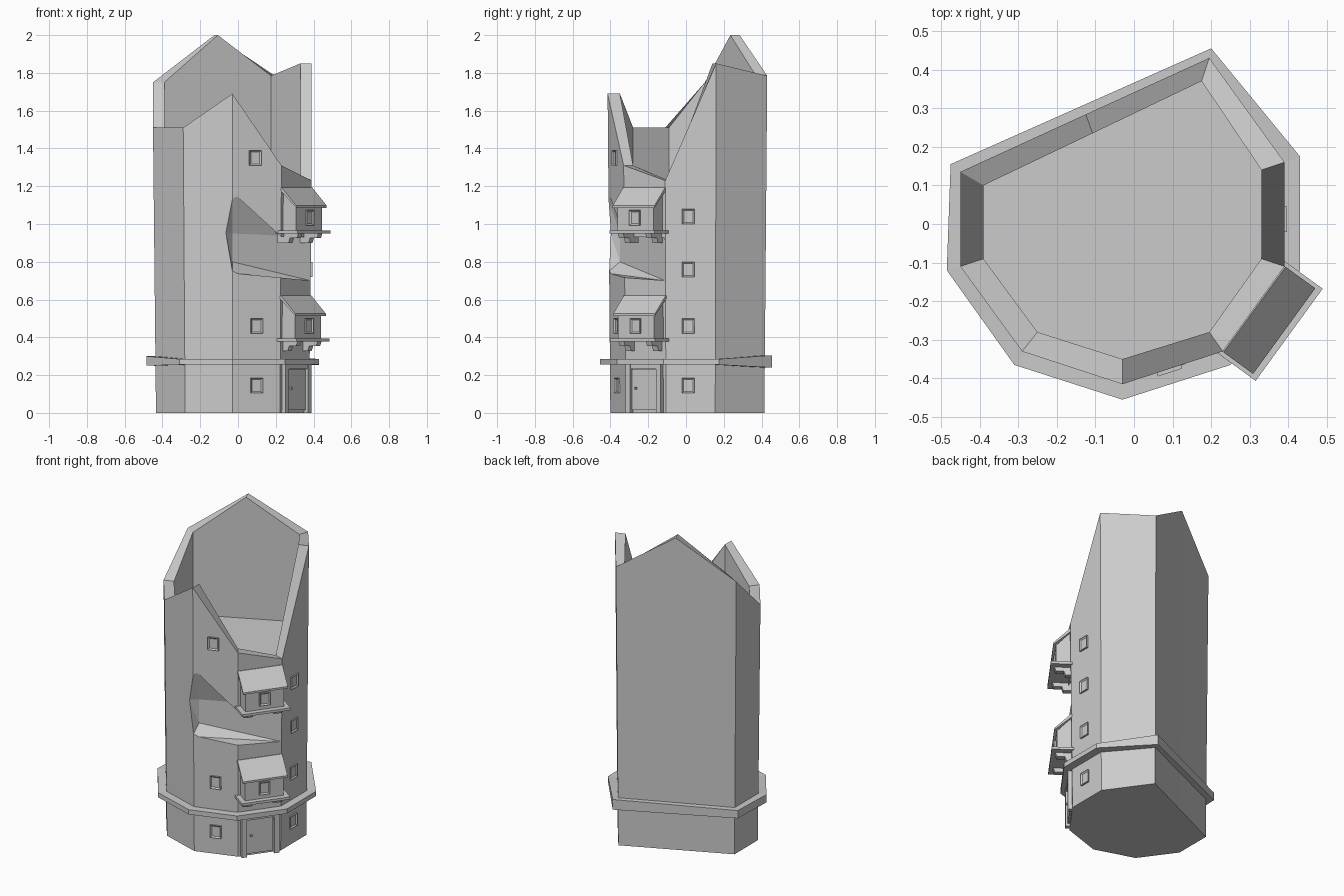
import bpy, bmesh
from mathutils import Vector

cube = bpy.data.objects.get("Cube")
if cube:
    bpy.data.objects.remove(cube)

stone = bpy.data.materials.new("grey stone")
stone.use_nodes = True
GREY = (0.6, 0.6, 0.6, 1)
stone.diffuse_color = GREY
stone.node_tree.nodes["Principled BSDF"].inputs["Base Color"].default_value = GREY


def finish(name, bm):
    bmesh.ops.recalc_face_normals(bm, faces=bm.faces)
    mesh = bpy.data.meshes.new(name)
    bm.to_mesh(mesh)
    bm.free()
    mesh.materials.append(stone)
    obj = bpy.data.objects.new(name, mesh)
    bpy.context.collection.objects.link(obj)
    return obj


def loft(name, rings, close_loop=False):
    """Skin a list of equal rings; cap the ends or join last to first."""
    bm = bmesh.new()
    loops = [[bm.verts.new(p) for p in ring] for ring in rings]
    pairs = list(zip(loops, loops[1:]))
    if close_loop:
        pairs.append((loops[-1], loops[0]))
    else:
        bm.faces.new(loops[0])
        bm.faces.new(loops[-1])
    for a, b in pairs:
        for i in range(len(a)):
            j = (i + 1) % len(a)
            bm.faces.new((a[i], a[j], b[j], b[i]))
    return finish(name, bm)


# Tower shell: outer corner, inner corner and wall height, going clockwise
CORNERS = [
    ((-.45, .135), (-.39, .10), 1.75),
    ((-.125, .284), (-.107, .235), 2.0),
    ((.195, .43), (.175, .37), 1.785),
    ((.39, .16), (.33, .14), 1.85),
    ((.39, -.11), (.33, -.09), 1.23),
    ((.23, -.33), (.195, -.28), 1.31),
    ((-.03, -.415), (-.03, -.35), 1.69),
    ((-.29, -.33), (-.25, -.28), 1.51),
    ((-.45, -.11), (-.39, -.09), 1.51),
]
TAPER = .965
FLOOR = 1.225
tower = loft("tower_wall", [
    [(o[0] * TAPER, o[1] * TAPER, 0) for o, i, h in CORNERS],
    [(*o, h) for o, i, h in CORNERS],
    [(*i, h) for o, i, h in CORNERS],
    [(*i, FLOOR) for o, i, h in CORNERS],
])

# Broken hollow in the front corner
bm = bmesh.new()
for p in [(-.03, -.42, 1.16), (-.066, -.402, .96), (-.03, -.42, .74),
          (.24, -.36, .715), (.24, -.36, .89),
          (-.03, -.35, .95), (-.03, -.35, .80),
          (.2, -.3, .72), (.2, -.3, .92),
          (.385, -.11, .70), (.385, -.11, .93)]:
    bm.verts.new(p)
bmesh.ops.convex_hull(bm, input=bm.verts)
cutter = finish("hollow_cutter", bm)
cutter.hide_render = True
cutter.hide_set(True)
cut = tower.modifiers.new("hollow", "BOOLEAN")
cut.operation = "DIFFERENCE"
cut.solver = "EXACT"
cut.object = cutter

# Ledge around the foot: corner, underside height, top height
LEDGE = [((-.475, .155), .25, .30), ((.2, .455), .24, .305),
         ((.43, .175), .255, .285), ((.43, -.12), .255, .285),
         ((.25, -.365), .255, .285), ((-.03, -.455), .255, .285),
         ((-.31, -.365), .255, .285), ((-.485, -.12), .25, .30)]
loft("ledge", [
    [(p[0] * .85, p[1] * .85, lo) for p, lo, hi in LEDGE],
    [(*p, lo) for p, lo, hi in LEDGE],
    [(*p, hi) for p, lo, hi in LEDGE],
    [(p[0] * .85, p[1] * .85, hi) for p, lo, hi in LEDGE],
], close_loop=True)


class Wall:
    """Places parts by sideways offset, distance out of the wall and height."""

    def __init__(self, start, end):
        self.start, self.end = Vector(start), Vector(end)
        self.side = (self.end - self.start).normalized()
        self.out = Vector((self.side.y, -self.side.x))
        self.middle = (self.start + self.end) / 2

    def point(self, u, d, z):
        base = self.middle * (TAPER + (1 - TAPER) * z / 1.4)
        p = base + self.side * u + self.out * d
        return Vector((p.x, p.y, z))

    def prism(self, name, profile, u0, u1, lean_z=None):
        """Extrude an (out, height) profile sideways along the wall."""
        ref = lean_z if lean_z is not None else profile[0][1]
        rings = []
        for u in (u0, u1):
            ring = []
            for d, z in profile:
                p = self.point(u, d, ref)
                ring.append((p.x, p.y, z))
            rings.append(ring)
        return loft(name, rings)

    def box(self, name, u, width, d0, d1, z0, z1):
        return self.prism(name, [(d0, z0), (d1, z0), (d1, z1), (d0, z1)],
                          u - width / 2, u + width / 2, (z0 + z1) / 2)

    def window(self, name, u, z, out=0.0, width=.066, height=.08, rim=.012):
        obj = self.box(name, u, width, out - .02, out + .01, z - height / 2, z + height / 2)
        bm = bmesh.new()
        bm.from_mesh(obj.data)
        outward = Vector((self.out.x, self.out.y, 0))
        front = max(bm.faces, key=lambda f: f.normal.dot(outward))
        bmesh.ops.inset_individual(bm, faces=[front], thickness=rim, depth=-.007)
        bm.to_mesh(obj.data)
        bm.free()
        return obj


front_wall = Wall((-.03, -.415), (.23, -.33))
corner_wall = Wall((.23, -.33), (.39, -.11))
side_wall = Wall((.39, -.11), (.39, .16))

# Windows
for n, (u, z) in enumerate([(-.01, 1.35), (0, .46), (0, .145)]):
    front_wall.window(f"front_window_{n + 1}", u, z)
for n, z in enumerate([1.04, .76, .46, .145]):
    side_wall.window(f"side_window_{n + 1}", -.012, z)

# Door with posts, lintel and knob
corner_wall.box("door", 0, .16, -.03, .012, .015, .23)
for s in (-1, 1):
    corner_wall.box("door_post", s * .1, .03, -.03, .025, 0, .256)
corner_wall.box("door_lintel", 0, .17, -.03, .02, .232, .256)
corner_wall.box("door_knob", -.055, .01, 0, .022, .125, .137)

# Two overhanging bays, each with slab, brackets, roof and window
for label, z in (("upper", .95), ("lower", .378)):
    corner_wall.box(f"{label}_bay_slab", 0, .295, -.03, .118, z, z + .016)
    corner_wall.box(f"{label}_bay_body", 0, .235, -.05, .085, z + .016, z + .15)
    corner_wall.prism(f"{label}_bay_gable",
                      [(-.05, z + .14), (.085, z + .14), (-.0, z + .228), (-.05, z + .228)],
                      -.117, .117)
    corner_wall.prism(f"{label}_bay_roof",
                      [(-.05, z + .225), (0, z + .225), (.1, z + .135),
                       (.1, z + .147), (.005, z + .243), (-.05, z + .243)],
                      -.137, .137)
    corner_wall.window(f"{label}_bay_window", 0, z + .083, out=.085)
    for s in (-1, 1):
        u = s * .09
        corner_wall.prism(f"{label}_bay_bracket",
                          [(-.04, z - .05), (.03, z - .05), (.04, z - .025),
                           (.085, z - .025), (.095, z), (-.04, z)],
                          u - .018, u + .018)
